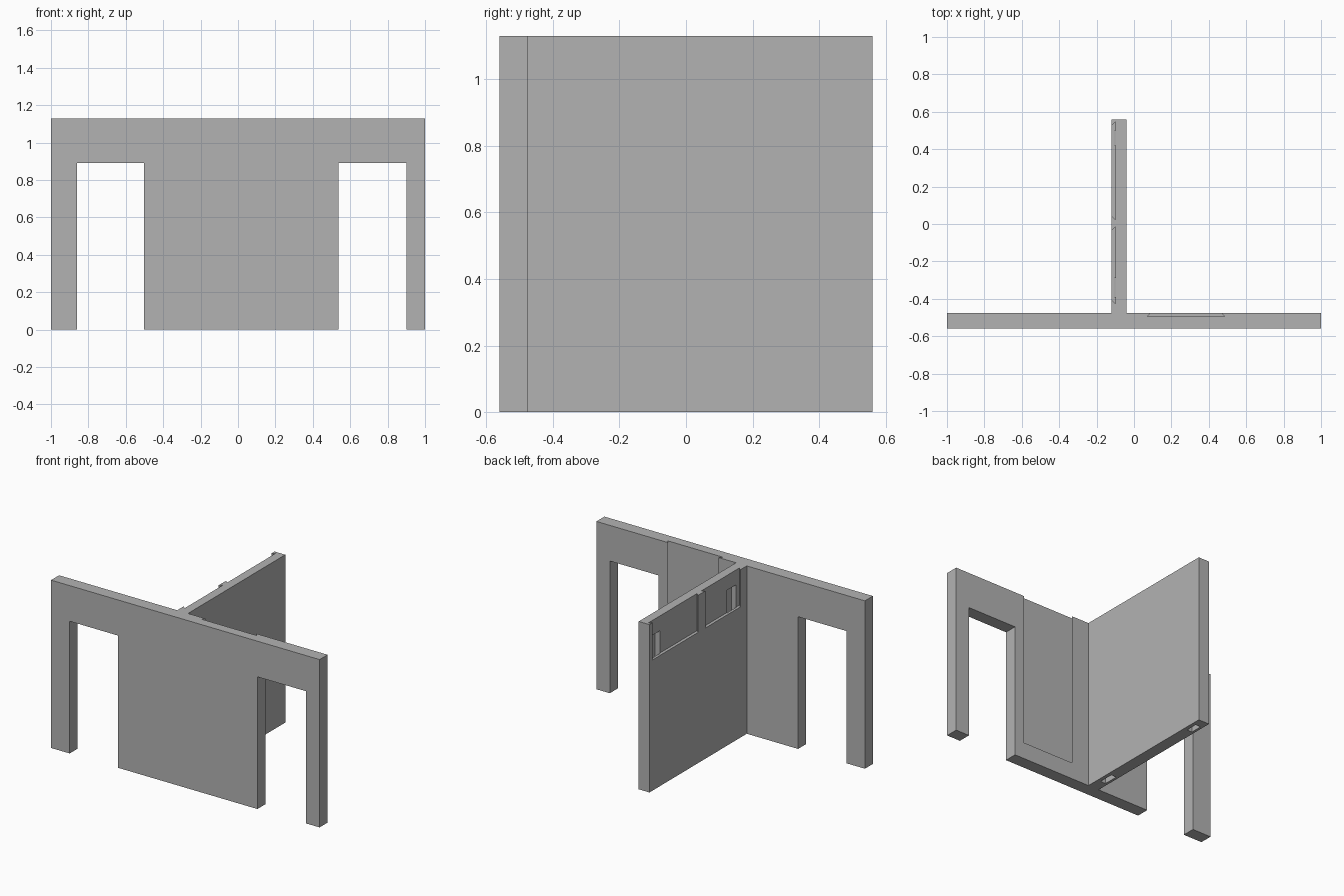
import bpy
import bmesh

cube = bpy.data.objects.get("Cube")
if cube:
    bpy.data.objects.remove(cube, do_unlink=True)

TOP = 1.13
FRONT, BACK = -0.56, -0.475      # faces of the long wall
SIDE_R, SIDE_L = -0.12, -0.04    # faces of the dividing wall

plaster = bpy.data.materials.new("plain grey")
plaster.use_nodes = True
plaster.diffuse_color = (0.45, 0.45, 0.45, 1)
plaster.node_tree.nodes["Principled BSDF"].inputs["Base Color"].default_value = (0.45, 0.45, 0.45, 1)


def prism(name, plan, z0, z1):
    """Extrude a plan outline from z0 up to z1."""
    bm = bmesh.new()
    face = bm.faces.new([bm.verts.new((x, y, z0)) for x, y in plan])
    ext = bmesh.ops.extrude_face_region(bm, geom=[face])
    verts = [v for v in ext["geom"] if isinstance(v, bmesh.types.BMVert)]
    bmesh.ops.translate(bm, verts=verts, vec=(0, 0, z1 - z0))
    bmesh.ops.recalc_face_normals(bm, faces=bm.faces)
    mesh = bpy.data.meshes.new(name)
    bm.to_mesh(mesh)
    bm.free()
    mesh.materials.append(plaster)
    obj = bpy.data.objects.new(name, mesh)
    bpy.context.collection.objects.link(obj)
    return obj


def box_plan(x0, x1, y0, y1):
    return [(x0, y0), (x1, y0), (x1, y1), (x0, y1)]


def dovetail(a, b, face, depth, flare=0.02):
    """Pocket plan along u, wider at its floor; depth is signed along v."""
    lip = face - depth * 0.01
    return [(a, lip), (b, lip), (b + flare, face + depth), (a - flare, face + depth)]


# T-shaped walls in one solid
walls = prism("walls", [(-1, FRONT), (1, FRONT), (1, BACK), (SIDE_L, BACK),
                        (SIDE_L, 0.56), (SIDE_R, 0.56), (SIDE_R, BACK), (-1, BACK)], 0, TOP)

cutters = []

# Doorways
for x0, x1 in ((-0.862, -0.502), (0.537, 0.9)):
    cutters.append(prism("doorway_cutter", box_plan(x0, x1, -0.7, -0.4), -0.1, 0.89))

# Tall dovetail panel recess on the back of the long wall
cutters.append(prism("panel_recess_cutter", dovetail(0.09, 0.465, BACK, -0.02), 0.11, TOP + 0.1))

# Short dovetail recesses at the top of the dividing wall
for y0, y1 in ((-0.405, -0.035), (0.045, 0.525)):
    plan = [(v, u) for u, v in dovetail(y0, y1, SIDE_R, 0.02)]
    cutters.append(prism("top_recess_cutter", plan, 0.88, TOP + 0.1))

# Vertical channels rising from the underside into those recesses
for y0, y1 in ((-0.39, -0.29), (0.42, 0.5)):
    cutters.append(prism("channel_cutter", box_plan(-0.103, -0.065, y0, y1), -0.1, 1.03))

for cutter in cutters:
    mod = walls.modifiers.new(cutter.name, 'BOOLEAN')
    mod.operation = 'DIFFERENCE'
    mod.solver = 'EXACT'
    mod.object = cutter

# Bake the cuts, then discard the cutters
bpy.context.view_layer.update()
graph = bpy.context.evaluated_depsgraph_get()
baked = bpy.data.meshes.new_from_object(walls.evaluated_get(graph))
walls.modifiers.clear()
walls.data = baked
for cutter in cutters:
    bpy.data.objects.remove(cutter, do_unlink=True)
